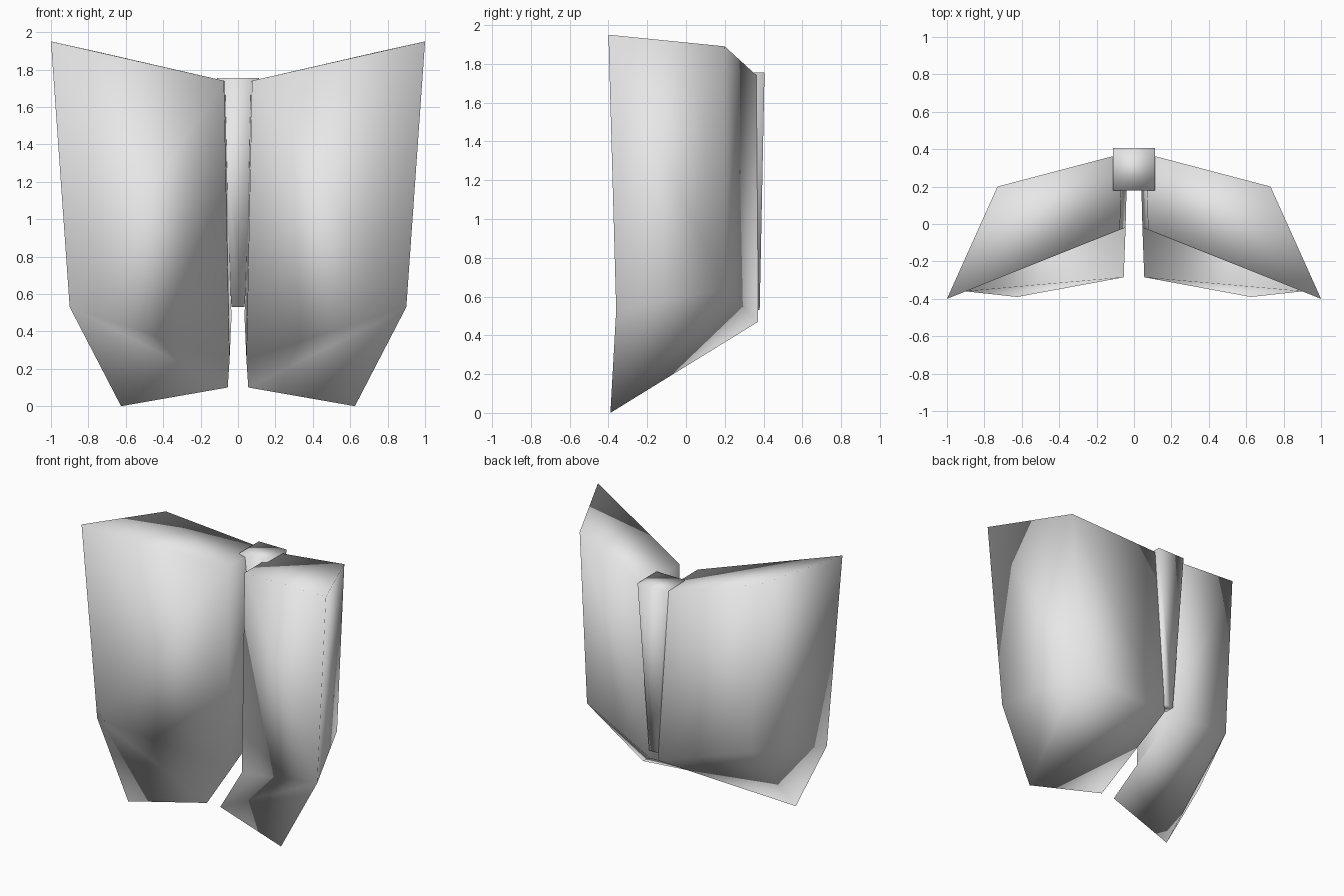
import bpy
import bmesh

cube = bpy.data.objects.get("Cube")
if cube:
    bpy.data.objects.remove(cube, do_unlink=True)

# One plain light grey for everything
grey = bpy.data.materials.new("light grey")
grey.use_nodes = True
GREY = (0.8, 0.8, 0.8, 1)
grey.diffuse_color = GREY
grey.node_tree.nodes["Principled BSDF"].inputs["Base Color"].default_value = GREY


def build(name, corners, faces, side=1):
    """Smooth closed solid from named corners; side=-1 mirrors it in x."""
    bm = bmesh.new()
    v = {k: bm.verts.new((side * x, y, z)) for k, (x, y, z) in corners.items()}
    for face in faces:
        bm.faces.new([v[k] for k in face.split()])
    bmesh.ops.recalc_face_normals(bm, faces=bm.faces)
    for f in bm.faces:
        f.smooth = True
    mesh = bpy.data.meshes.new(name)
    bm.to_mesh(mesh)
    bm.free()
    mesh.materials.append(grey)
    obj = bpy.data.objects.new(name, mesh)
    bpy.context.collection.objects.link(obj)


# Hanging panel: a wedge with a bent front and a pointed lower hem
panel = {
    "top_in_front": (0.075, -0.03, 1.74),
    "top_out_front": (1.0, -0.40, 1.95),
    "top_out_back": (0.73, 0.20, 1.89),
    "top_in_back": (0.065, 0.375, 1.73),
    "low_in_front": (0.045, -0.02, 0.25),
    "low_out_front": (0.90, -0.36, 0.53),
    "low_out_back": (0.67, 0.20, 0.64),
    "low_in_back": (0.035, 0.372, 0.47),
    "hem_in": (0.055, -0.285, 0.10),
    "hem_tip": (0.625, -0.39, 0.0),
}
panel_faces = [
    "top_in_front top_out_front top_out_back top_in_back",
    "top_in_front low_in_front low_out_front top_out_front",
    "top_out_front low_out_front low_out_back top_out_back",
    "top_out_back low_out_back low_in_back top_in_back",
    "top_in_back low_in_back low_in_front top_in_front",
    "low_in_front hem_in low_out_front",
    "hem_in hem_tip low_out_front",
    "low_out_front hem_tip low_out_back",
    "low_out_back hem_tip low_in_back",
    "low_in_back hem_tip hem_in",
    "low_in_back hem_in low_in_front",
]
for name, side in (("left_panel", 1), ("right_panel", -1)):
    build(name, panel, panel_faces, side)

# Tapered square bar joining the panels at the back
bar = {}
for level, half, y0, y1, z in (("t", 0.113, 0.18, 0.405, 1.755),
                               ("b", 0.035, 0.31, 0.38, 0.53)):
    ring = ((-half, y0), (half, y0), (half, y1), (-half, y1))
    for i, (x, y) in enumerate(ring):
        bar[f"{level}{i}"] = (x, y, z)
sides = [f"t{i} b{i} b{(i + 1) % 4} t{(i + 1) % 4}" for i in range(4)]
build("center_bar", bar, sides + ["t0 t1 t2 t3", "b0 b1 b2 b3"])
